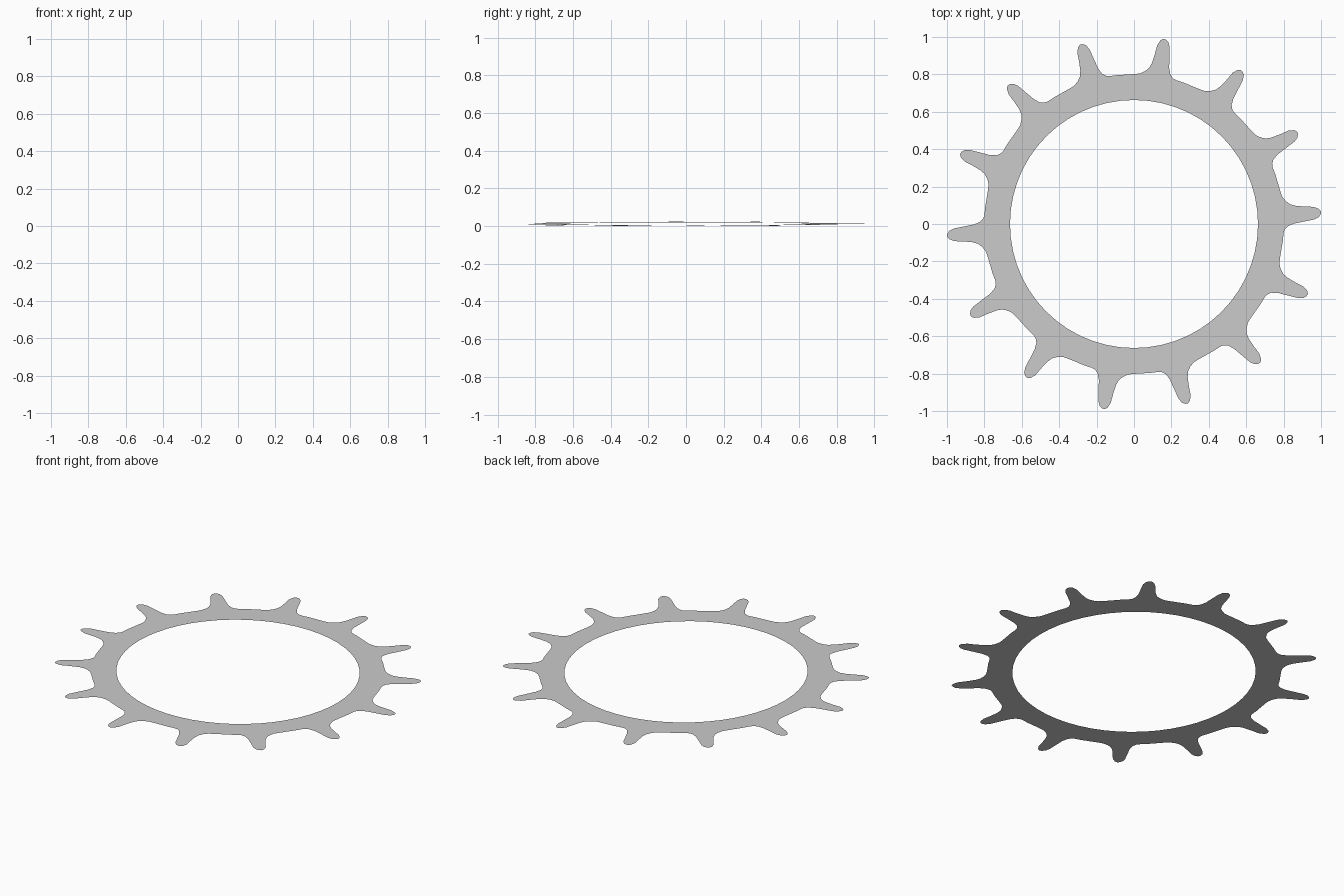
import bpy, bmesh
from math import radians, cos, sin

if "Cube" in bpy.data.objects:
    bpy.data.objects.remove(bpy.data.objects["Cube"])

TEETH = 14
STEP = 360 / TEETH
INNER_R = 0.663
INNER_SEGS = 4

# one tooth outline: (radius, angle in degrees), counter-clockwise, rounded tip
TOOTH = [(0.801, 70.5), (0.801, 73.6), (0.806, 75.0), (0.822, 76.3), (0.855, 77.3),
         (0.92, 78.1), (0.965, 78.6), (0.989, 79.3), (1.0, 80.2), (1.002, 81.0),
         (0.992, 81.8), (0.965, 82.6), (0.915, 83.0), (0.868, 83.6), (0.84, 84.4),
         (0.82, 85.8), (0.806, 87.6), (0.802, 89.4), (0.80, 92.5)]


def point(r, deg):
    # flat sheet with a very slight tilt down towards +x
    x, y = r * cos(radians(deg)), r * sin(radians(deg))
    return (x, y, 0.012 * (1 - x))


# toothed ring: one sector per tooth, joined along the seams
bm = bmesh.new()
start = TOOTH[0][1]
for k in range(TEETH):
    turn = k * STEP
    outer = [point(r, a + turn) for r, a in TOOTH]
    outer.append(point(TOOTH[0][0], start + STEP + turn))
    inner = [point(INNER_R, start + turn + STEP * (1 - i / INNER_SEGS))
             for i in range(INNER_SEGS + 1)]
    bm.faces.new([bm.verts.new(p) for p in outer + inner])
bmesh.ops.remove_doubles(bm, verts=bm.verts, dist=0.0001)
bmesh.ops.triangulate(bm, faces=bm.faces[:])
bm.normal_update()

mesh = bpy.data.meshes.new("toothed_ring")
bm.to_mesh(mesh)
bm.free()
ring = bpy.data.objects.new("toothed_ring", mesh)
bpy.context.collection.objects.link(ring)
